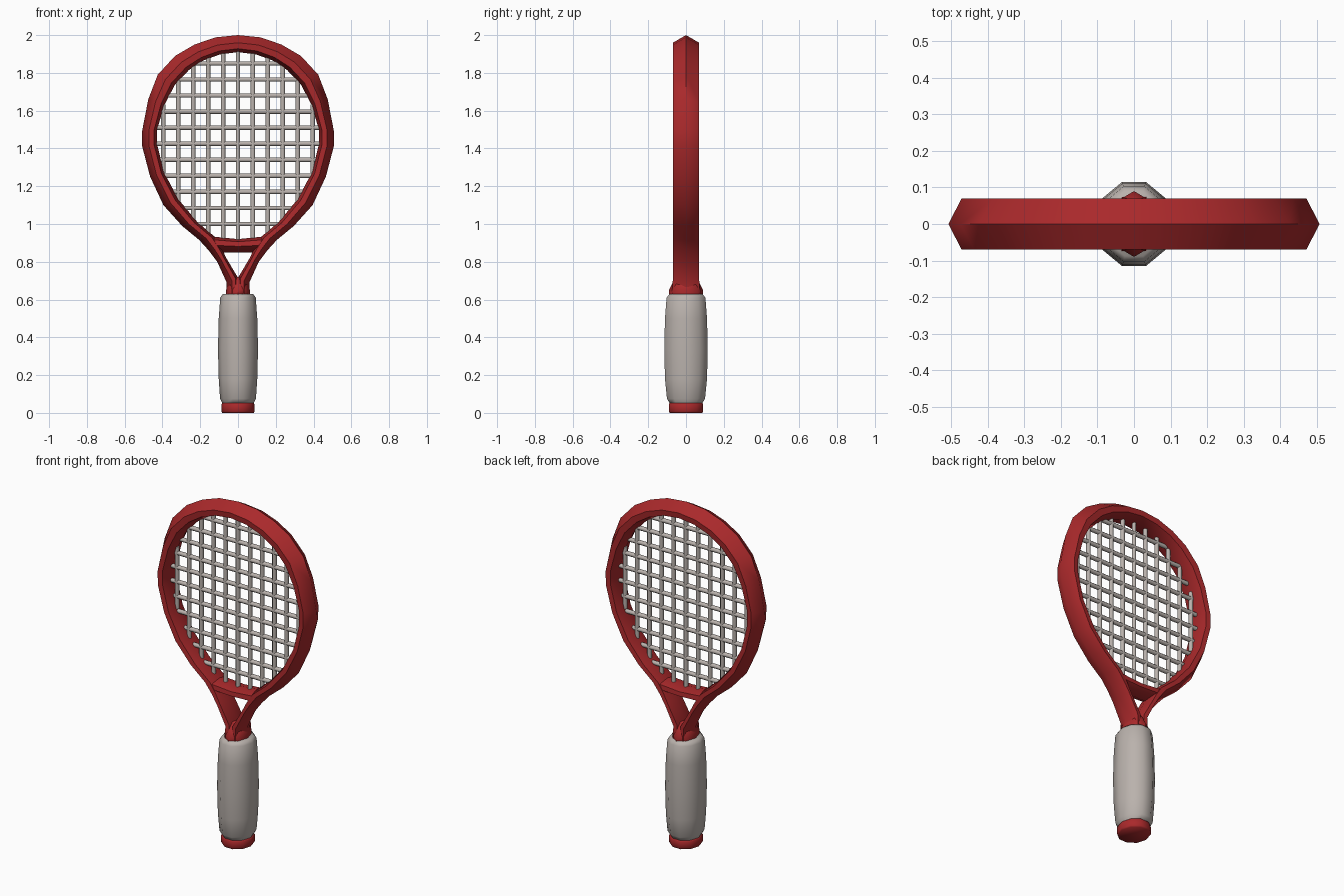
import bpy, bmesh, math
from mathutils import Vector

if "Cube" in bpy.data.objects:
    bpy.data.objects.remove(bpy.data.objects["Cube"])


def material(name, rgb):
    m = bpy.data.materials.new(name)
    m.diffuse_color = (*rgb, 1)
    m.use_nodes = True
    m.node_tree.nodes["Principled BSDF"].inputs["Base Color"].default_value = m.diffuse_color
    return m


RED = material("racket red", (0.40, 0.022, 0.024))
GREY = material("warm light grey", (0.49, 0.445, 0.415))


def make_object(name, bm, mat, angle=60):
    bmesh.ops.recalc_face_normals(bm, faces=bm.faces[:])
    me = bpy.data.meshes.new(name)
    bm.to_mesh(me)
    bm.free()
    me.materials.append(mat)
    ob = bpy.data.objects.new(name, me)
    bpy.context.collection.objects.link(ob)
    bpy.ops.object.select_all(action='DESELECT')
    ob.select_set(True)
    bpy.context.view_layer.objects.active = ob
    bpy.ops.object.shade_smooth_by_angle(angle=math.radians(angle))
    return ob


def skin(bm, sections):
    """Join equal-sized sections into a tube with closed ends."""
    rings = [[bm.verts.new(p) for p in s] for s in sections]
    n = len(rings[0])
    for a, b in zip(rings, rings[1:]):
        for i in range(n):
            j = (i + 1) % n
            bm.faces.new((a[i], a[j], b[j], b[i]))
    bm.faces.new(rings[0][::-1])
    bm.faces.new(rings[-1])


def hex_section(outer, inner, h):
    """Six-sided frame section between an outer and an inner edge."""
    pts = []
    for t, y in ((0, 0), (0.45, -h), (0.8, -h * 0.95), (1, 0), (0.8, h * 0.95), (0.45, h)):
        p = Vector(outer).lerp(Vector(inner), t)
        pts.append((p.x, y, p.y))
    return pts


def lathe(name, profile, mat, sides, turn=0):
    """Profile of (half width x, half depth y, z) turned into an oval body."""
    bm = bmesh.new()
    angles = [turn + i * math.tau / sides for i in range(sides)]
    skin(bm, [[(rx * math.cos(a), ry * math.sin(a), z) for a in angles]
              for rx, ry, z in profile])
    return make_object(name, bm, mat)


# frame: right half from the throat up to the crown, outer x, z / inner x, z / half depth
half = [
    (.06, .625, .0, .625, .075), (.06, .69, .0, .715, .07),
    (.11, .80, .065, .825, .068), (.155, .86, .085, .87, .068),
    (.205, .915, .12, .93, .068), (.296, .99, .215, 1.01, .068),
    (.395, 1.10, .315, 1.13, .068), (.465, 1.25, .39, 1.27, .068),
    (.507, 1.41, .428, 1.42, .07), (.508, 1.49, .428, 1.50, .07),
    (.475, 1.66, .39, 1.63, .07), (.425, 1.79, .335, 1.735, .07),
    (.333, 1.89, .26, 1.815, .07), (.23, 1.95, .185, 1.865, .07),
    (.12, 1.988, .095, 1.898, .07),
]
crown = [(0, 2.0, 0, 1.91, .07)]
left = [(-a, b, -c, d, h) for a, b, c, d, h in reversed(half)]
bm = bmesh.new()
skin(bm, [hex_section((a, b), (c, d), h) for a, b, c, d, h in half + crown + left])
make_object("frame", bm, RED)

# bridge closing the bottom of the head
bm = bmesh.new()
skin(bm, [hex_section((x, .85), (x, .92 + abs(x) * .1), .062)
          for x in (-.13, -.06, 0, .06, .13)])
make_object("throat_bridge", bm, RED)

# collar where the two arms meet the handle
lathe("throat_collar", [(.063, .09, .625), (.063, .09, .65), (.055, .07, .69), (.02, .045, .72)],
      RED, 8)

# grip and butt cap
lathe("grip", [(.082, .09, .05), (.095, .106, .075), (.102, .117, .18), (.106, .121, .34),
               (.102, .117, .50), (.094, .108, .61), (.080, .092, .63)], GREY, 10)
lathe("butt_cap", [(.083, .09, 0), (.088, .096, .008), (.088, .096, .045), (.082, .09, .053)],
      RED, 10)

# strings, trimmed to the inner edge of the frame
edge = [(c, d) for a, b, c, d, h in half[4:] + crown]
edge = [(0, .92)] + edge


def crossings(value, axis):
    """Where the inner edge crosses a line of constant x (axis 0) or z (axis 1)."""
    hits = []
    for p, q in zip(edge, edge[1:]):
        lo, hi = sorted((p[axis], q[axis]))
        if lo <= value <= hi and hi > lo:
            t = (value - p[axis]) / (q[axis] - p[axis])
            hits.append(p[1 - axis] + t * (q[1 - axis] - p[1 - axis]))
    return hits


def rod(bm, start, end, r=.0125, sides=8):
    sections = []
    for x, z in (start, end):
        ring = []
        for i in range(sides):
            a = (i + .5) * math.tau / sides
            u, v = r * math.cos(a), r * math.sin(a)
            ring.append((x + u, v, z) if start[0] == end[0] else (x, v, z + u))
        sections.append(ring)
    skin(bm, sections)


bm = bmesh.new()
for i in range(-5, 6):
    x = i * .079
    zs = crossings(abs(x), 0)
    rod(bm, (x, min(zs) - .02), (x, max(zs) + .02))
make_object("main_strings", bm, GREY)

bm = bmesh.new()
for i in range(11):
    z = 1.0 + i * .085
    x = max(crossings(z, 1)) + .02
    rod(bm, (-x, z), (x, z))
make_object("cross_strings", bm, GREY)
